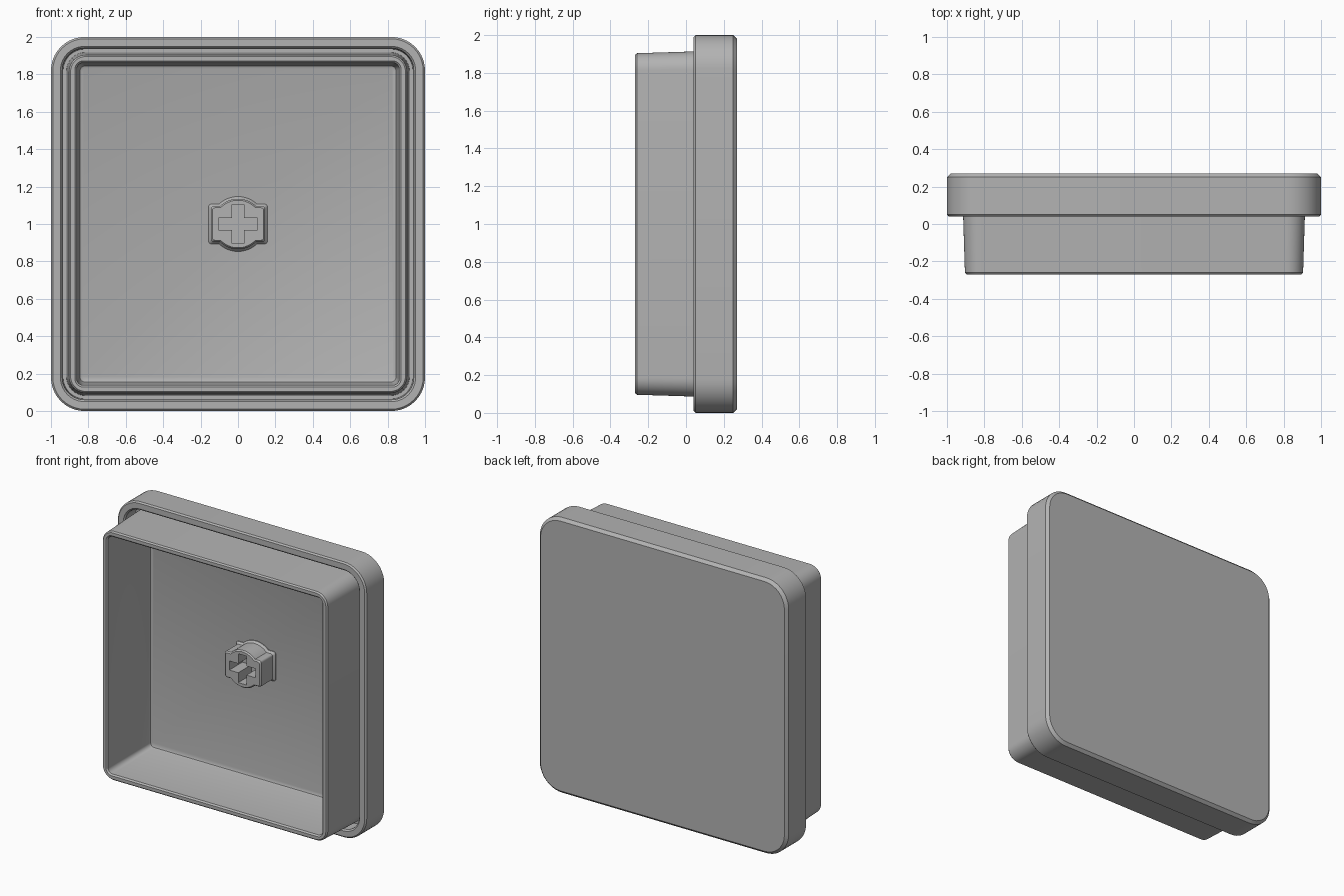
import bpy, bmesh
from math import sin, cos, pi, asin

if "Cube" in bpy.data.objects:
    bpy.data.objects.remove(bpy.data.objects["Cube"])

grey = bpy.data.materials.new("matte grey")
grey.use_nodes = True
colour = (0.45, 0.45, 0.45, 1)
grey.diffuse_color = colour
grey.node_tree.nodes["Principled BSDF"].inputs["Base Color"].default_value = colour


def arc(cx, cz, r, start, end, n):
    return [(cx + r * cos(start + (end - start) * i / n),
             cz + r * sin(start + (end - start) * i / n)) for i in range(n + 1)]


def rounded_square(half, r):
    c = half - r
    pts = []
    for k, (sx, sz) in enumerate([(1, 1), (-1, 1), (-1, -1), (1, -1)]):
        pts += arc(sx * c, sz * c, r, k * pi / 2, (k + 1) * pi / 2, 10)
    return pts


def stem_outline(d):
    # Box with a wider round boss bulging through its top and bottom
    w, h, r, c = 0.145 + d, 0.095 + d, 0.135 + d, 0.015
    a = asin(h / r)
    half = (arc(w - c, h - c, c, 0, pi / 2, 4) + arc(0, 0, r, a, pi - a, 16)
            + arc(-w + c, h - c, c, pi / 2, pi, 4))
    return half + [(-x, -z) for x, z in half]


def loft(name, rings):
    """Join (outline, y) rings in order and cap both ends."""
    bm = bmesh.new()
    loops = [[bm.verts.new((x, y, z + 1)) for x, z in pts] for pts, y in rings]
    for a, b in zip(loops, loops[1:]):
        for i in range(len(a)):
            j = (i + 1) % len(a)
            bm.faces.new((a[i], a[j], b[j], b[i]))
    bm.faces.new(loops[0])
    bm.faces.new(loops[-1])
    bmesh.ops.recalc_face_normals(bm, faces=bm.faces)
    me = bpy.data.meshes.new(name)
    bm.to_mesh(me)
    bm.free()
    me.materials.append(grey)
    ob = bpy.data.objects.new(name, me)
    bpy.context.collection.objects.link(ob)
    return ob


# Cap shell: half width, corner radius, y
profile = [
    (0.98, 0.16, 0.27), (1.0, 0.18, 0.25),        # chamfered back plate
    (1.0, 0.18, 0.05), (0.99, 0.17, 0.04),        # outer lip
    (0.95, 0.13, 0.04), (0.94, 0.12, 0.05),
    (0.935, 0.115, 0.15), (0.917, 0.10, 0.15),    # groove behind the lip
    (0.904, 0.09, -0.26), (0.895, 0.08, -0.27),   # tapered skirt
    (0.872, 0.045, -0.27), (0.862, 0.035, -0.26),
    (0.85, 0.03, 0.19), (0.845, 0.027, 0.204), (0.832, 0.02, 0.21),  # inside wall
]
shell = loft("cap_shell", [(rounded_square(h, r), y) for h, r, y in profile])

# Central stem with a flared foot
stem = loft("stem", [(stem_outline(d), y) for d, y in
                     [(0.012, 0.215), (0.012, 0.205), (0, 0.19), (0, 0.06), (-0.008, 0.05)]])

# Cross-shaped socket
a, b = 0.105, 0.033
quarter = [(a, -b), (a, b), (b, b), (b, a)]
cross = quarter + [(-z, x) for x, z in quarter]
cross += [(-x, -z) for x, z in cross]
# drop the inner corners repeated between quarters
cross = list(dict.fromkeys((round(x, 4), round(z, 4)) for x, z in cross))
cutter = loft("socket_cutter", [(cross, 0.2), (cross, -0.1)])
cutter.hide_render = True
cutter.hide_viewport = True
cut = stem.modifiers.new("socket", 'BOOLEAN')
cut.operation = 'DIFFERENCE'
cut.solver = 'EXACT'
cut.object = cutter

bpy.ops.object.select_all(action='DESELECT')
for ob in (shell, stem):
    ob.select_set(True)
bpy.context.view_layer.objects.active = shell
bpy.ops.object.shade_smooth_by_angle(angle=pi / 6)
